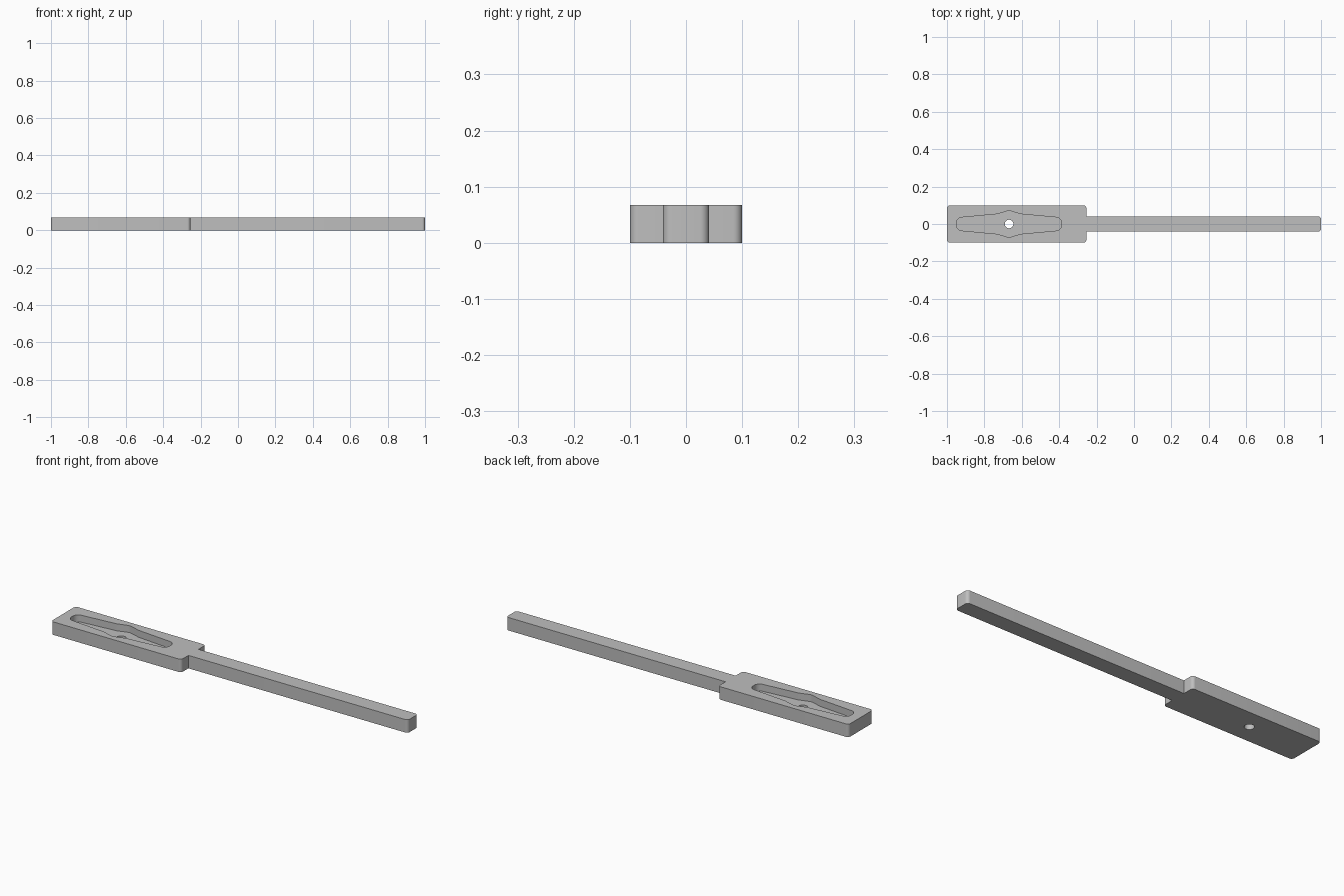
import bpy
import bmesh
import math
from mathutils import Vector

if "Cube" in bpy.data.objects:
    bpy.data.objects.remove(bpy.data.objects["Cube"], do_unlink=True)

HEIGHT = 0.067
FLOOR = 0.031
HOLE_X = -0.668

grey = bpy.data.materials.new("mid grey")
grey.use_nodes = True
colour = (0.52, 0.52, 0.52, 1)
grey.diffuse_color = colour
grey.node_tree.nodes["Principled BSDF"].inputs["Base Color"].default_value = colour


def fillet(corners, steps=8):
    """Replace each (x, y, radius) corner of a closed outline by an arc."""
    points = []
    for i, (x, y, r) in enumerate(corners):
        p = Vector((x, y))
        if r == 0:
            points.append(p)
            continue
        a = (Vector(corners[i - 1][:2]) - p).normalized()
        b = (Vector(corners[(i + 1) % len(corners)][:2]) - p).normalized()
        half = a.angle(b) / 2
        centre = p + (a + b).normalized() * r / math.sin(half)
        start = p + a * r / math.tan(half) - centre
        end = p + b * r / math.tan(half) - centre
        turn = math.pi - 2 * half
        for k in range(steps + 1):
            t = k / steps
            arc = start * math.sin((1 - t) * turn) + end * math.sin(t * turn)
            points.append(centre + arc / math.sin(turn))
    return points


def prism(name, outline, z0, z1):
    """Extrude a flat outline between two heights."""
    bm = bmesh.new()
    face = bm.faces.new([bm.verts.new((p.x, p.y, z0)) for p in outline])
    top = bmesh.ops.extrude_face_region(bm, geom=[face])["geom"]
    verts = [g for g in top if isinstance(g, bmesh.types.BMVert)]
    bmesh.ops.translate(bm, verts=verts, vec=(0, 0, z1 - z0))
    bmesh.ops.recalc_face_normals(bm, faces=bm.faces)
    mesh = bpy.data.meshes.new(name)
    bm.to_mesh(mesh)
    bm.free()
    mesh.materials.append(grey)
    obj = bpy.data.objects.new(name, mesh)
    bpy.context.collection.objects.link(obj)
    return obj


def mirror_y(half):
    """Close a half outline by mirroring it across the long axis."""
    return half + [(x, -y, r) for x, y, r in reversed(half)]


# Wide head and narrow arm in one outline
body_half = [(-1, 0.1, 0.016), (-0.255, 0.1, 0.016),
             (-0.255, 0.041, 0), (1, 0.041, 0.016)]
body = prism("head_and_arm", fillet(mirror_y(body_half)), 0, HEIGHT)

# Tapered pocket with a bulge around the hole
left = [(-0.949, 0.033, 0.03), (-0.73, 0.053, 0.05)]
right = [(2 * HOLE_X - x, y, r) for x, y, r in reversed(left)]
pocket_half = left + [(HOLE_X, 0.072, 0.04)] + right
pocket = prism("pocket_cutter", fillet(mirror_y(pocket_half)), FLOOR, HEIGHT + 0.1)

# Round through hole
circle = [Vector((HOLE_X + 0.023 * math.cos(a), 0.023 * math.sin(a)))
          for a in (math.tau * i / 32 for i in range(32))]
hole = prism("hole_cutter", circle, -0.1, HEIGHT + 0.1)

bpy.ops.object.select_all(action="DESELECT")
bpy.context.view_layer.objects.active = body
body.select_set(True)
for cutter in (pocket, hole):
    cutter.hide_render = True
    cut = body.modifiers.new(cutter.name, "BOOLEAN")
    cut.operation = "DIFFERENCE"
    cut.solver = "EXACT"
    cut.object = cutter
    bpy.ops.object.modifier_apply(modifier=cut.name)
    bpy.data.objects.remove(cutter, do_unlink=True)

bpy.ops.object.shade_smooth_by_angle(angle=math.radians(30))
